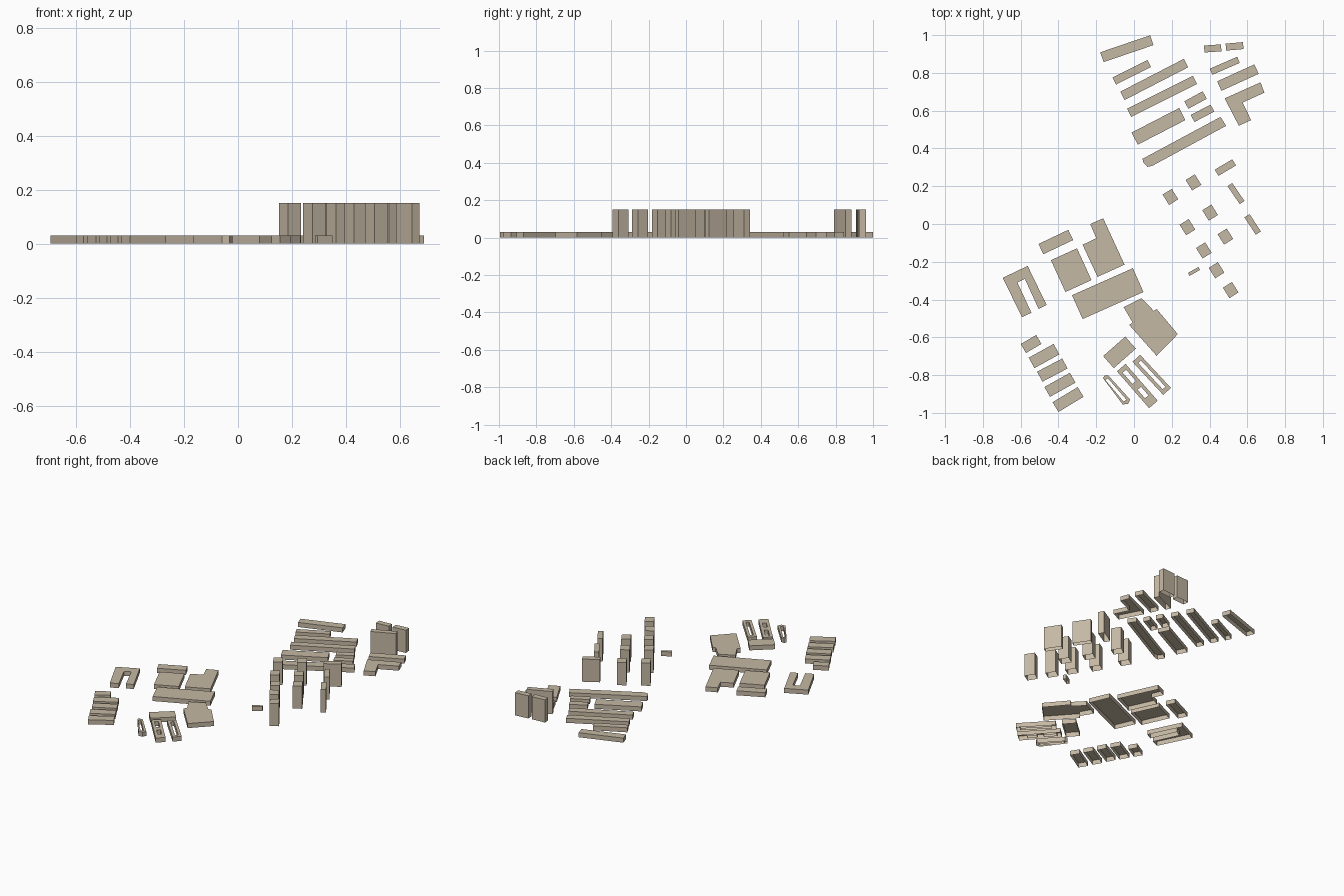
import bpy, bmesh
from mathutils import Vector
from math import cos, sin, radians

LOW, TALL = 0.03, 0.15
WALL = bpy.data.materials.new("stone_beige")
WALL.diffuse_color = (0.56, 0.48, 0.37, 1)


def block(name, loops, h):
    """Open-bottomed shell: walls around every loop plus a flat roof (extra loops are courtyards)."""
    bm = bmesh.new()
    roof_edges = []
    for loop in loops:
        lo = [bm.verts.new((x, y, 0)) for x, y in loop]
        hi = [bm.verts.new((x, y, h)) for x, y in loop]
        n = len(loop)
        for i in range(n):
            j = (i + 1) % n
            bm.faces.new((lo[i], lo[j], hi[j], hi[i]))
            roof_edges.append(bm.edges.get((hi[i], hi[j])))
    bmesh.ops.triangle_fill(bm, edges=roof_edges, use_beauty=True, normal=(0, 0, 1))
    bmesh.ops.recalc_face_normals(bm, faces=bm.faces)
    if any(f.normal.z < -0.5 for f in bm.faces):
        bmesh.ops.reverse_faces(bm, faces=bm.faces)
    me = bpy.data.meshes.new(name)
    bm.to_mesh(me)
    bm.free()
    me.materials.append(WALL)
    ob = bpy.data.objects.new(name, me)
    bpy.context.collection.objects.link(ob)


def bar(x0, y0, x1, y1, w):
    """Rectangle from one edge and the width to its left."""
    a, b = Vector((x0, y0)), Vector((x1, y1))
    d = (b - a).normalized()
    s = Vector((-d.y, d.x)) * w
    return [a, b, b + s, a + s]


def slot(edge, u0, u1, v0, v1):
    """Courtyard inside a bar, in distances along and across it."""
    a, b = Vector(edge[:2]), Vector(edge[2:4])
    d = (b - a).normalized()
    s = Vector((-d.y, d.x))
    return [a + d * u + s * v for u, v in ((u0, v0), (u1, v0), (u1, v1), (u0, v1))]


def bars(name, rows, h):
    for i, r in enumerate(rows):
        block(f"{name}_{i + 1}", [bar(*r)], h)


# north slab blocks
bars("north_slab", [
    (-0.161, 0.857, 0.103, 0.947, 0.055),
    (-0.095, 0.738, 0.09, 0.831, 0.042),
    (-0.05, 0.656, 0.287, 0.83, 0.05),
    (-0.015, 0.567, 0.333, 0.741, 0.048),
    (0.02, 0.42, 0.272, 0.55, 0.072),
    (0.288, 0.61, 0.385, 0.663, 0.045),
    (0.32, 0.54, 0.425, 0.595, 0.042),
    (0.463, 0.705, 0.66, 0.795, 0.055),
], LOW)
block("long_slab", [[(0.045, 0.345), (0.458, 0.567), (0.488, 0.52),
                     (0.095, 0.307), (0.07, 0.303), (0.05, 0.325)]], LOW)
block("corner_block", [[(0.48, 0.665), (0.65, 0.747), (0.69, 0.695),
                        (0.575, 0.643), (0.62, 0.55), (0.555, 0.52)][:1]
                       + [(0.67, 0.75), (0.69, 0.695), (0.575, 0.643),
                          (0.62, 0.55), (0.555, 0.52)]], LOW)

# tall slabs
bars("tall_slab", [
    (0.415, 0.79, 0.56, 0.853, 0.035),
    (0.373, 0.908, 0.463, 0.914, 0.037),
    (0.488, 0.918, 0.58, 0.926, 0.037),
    (0.447, 0.255, 0.54, 0.31, 0.038),
    (0.495, 0.2, 0.56, 0.105, 0.03),
    (0.585, 0.035, 0.645, -0.057, 0.032),
], TALL)

# square towers
dx, dy = cos(radians(32)) * 0.0285, sin(radians(32)) * 0.0285
for i, (cx, cy) in enumerate([(0.315, 0.22), (0.193, 0.143), (0.403, 0.06),
                              (0.283, -0.017), (0.37, -0.14), (0.484, -0.067),
                              (0.437, -0.245), (0.512, -0.35)]):
    ox, oy = cx + dy * 1.13, cy - dx * 1.13
    block(f"tower_{i + 1}", [bar(ox - dx, oy - dy, ox + dx, oy + dy, 0.065)], TALL)
bars("kiosk", [(0.294, -0.275, 0.35, -0.243, 0.018)], LOW)

# southern halls
bars("hall", [
    (-0.48, -0.16, -0.322, -0.085, 0.06),
    (-0.363, -0.36, -0.225, -0.297, 0.185),
    (-0.272, -0.503, 0.05, -0.36, 0.138),
    (-0.107, -0.763, 0.01, -0.66, 0.085),
], LOW)
block("stepped_hall", [[(-0.232, 0), (-0.163, 0.03), (-0.05, -0.215),
                        (-0.193, -0.28), (-0.272, -0.11), (-0.2, -0.075)]], LOW)
block("angled_hall", [[(-0.055, -0.44), (0.04, -0.393), (0.105, -0.46), (0.12, -0.45),
                       (0.232, -0.583), (0.12, -0.698), (-0.025, -0.535), (-0.008, -0.52)]], LOW)
block("u_shaped_block", [[(-0.695, -0.285), (-0.563, -0.222), (-0.463, -0.428), (-0.505, -0.45),
                          (-0.578, -0.29), (-0.617, -0.31), (-0.543, -0.47), (-0.593, -0.493)]], LOW)

# terrace row
bars("terrace", [
    (-0.572, -0.683, -0.49, -0.635, 0.055),
    (-0.527, -0.763, -0.395, -0.69, 0.063),
    (-0.485, -0.835, -0.352, -0.765, 0.06),
    (-0.445, -0.915, -0.31, -0.84, 0.06),
    (-0.4, -0.995, -0.267, -0.915, 0.06),
], LOW)

# courtyard blocks
block("small_courtyard", [
    [(-0.165, -0.815), (-0.155, -0.803), (-0.135, -0.803),
     (-0.02, -0.93), (-0.032, -0.953), (-0.06, -0.955)],
    [(-0.152, -0.825), (-0.138, -0.817), (-0.04, -0.93), (-0.055, -0.94)]], LOW)
mid = (-0.09, -0.78, 0.08, -0.975, 0.06)
block("double_courtyard", [bar(*mid), slot(mid, 0.025, 0.105, 0.018, 0.042),
                           slot(mid, 0.145, 0.205, 0.018, 0.042)], LOW)
east = (-0.008, -0.73, 0.155, -0.905, 0.055)
block("long_courtyard", [bar(*east), slot(east, 0.025, 0.215, 0.018, 0.038)], LOW)
